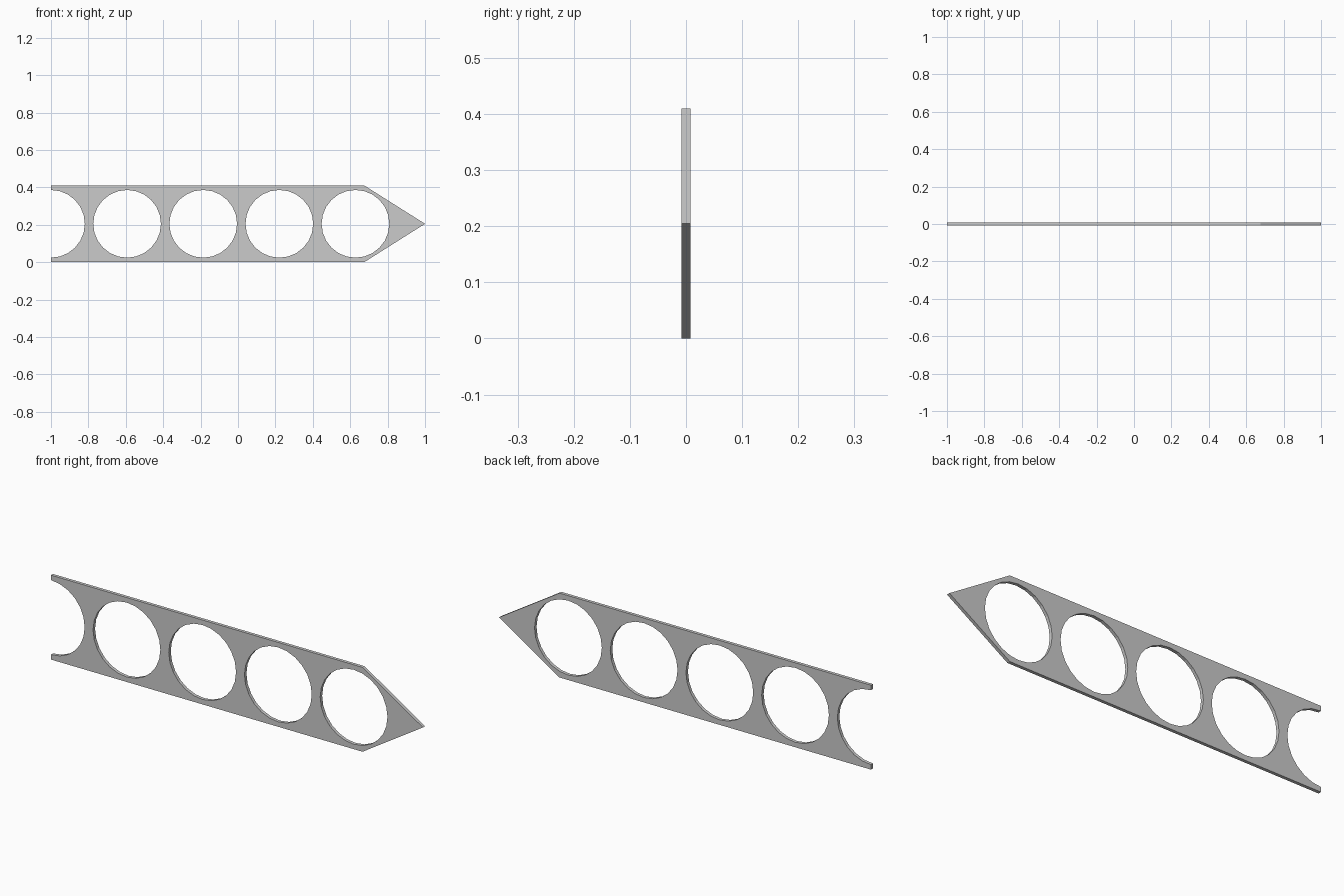
import bpy, bmesh, math

if "Cube" in bpy.data.objects:
    bpy.data.objects.remove(bpy.data.objects["Cube"])

HEIGHT, HALF_THICK = 0.41, 0.0078
MID = HEIGHT / 2
RADIUS, SIDES, PITCH = 0.181, 24, 0.407


def arc(cx, start, count):
    """Points of a hole, running anticlockwise from the start angle."""
    step = 2 * math.pi / SIDES
    return [(cx + RADIUS * math.cos(start + i * step),
             MID + RADIUS * math.sin(start + i * step)) for i in range(count)]


def add_loop(curve, points):
    spline = curve.splines.new('POLY')
    spline.points.add(len(points) - 1)
    for p, (x, y) in zip(spline.points, points):
        p.co = (x, y, 0, 1)
    spline.use_cyclic_u = True


# Flat profile: pointed strip with a half hole in the square end
curve = bpy.data.curves.new("plate_profile", 'CURVE')
curve.dimensions = '2D'
curve.fill_mode = 'BOTH'
curve.extrude = HALF_THICK
add_loop(curve, [(-1, 0), (0.675, 0), (1, MID), (0.675, HEIGHT), (-1, HEIGHT)]
         + arc(-1, -math.pi / 2, SIDES // 2 + 1)[::-1])

# Row of full round holes
for i in range(1, 5):
    add_loop(curve, arc(-1 + i * PITCH, 0, SIDES))

profile = bpy.data.objects.new("plate_profile", curve)
bpy.context.collection.objects.link(profile)
bpy.context.view_layer.update()

# Turn the profile into a clean upright mesh
mesh = bpy.data.meshes.new_from_object(
    profile.evaluated_get(bpy.context.evaluated_depsgraph_get()))
bpy.data.objects.remove(profile)
bm = bmesh.new()
bm.from_mesh(mesh)
bmesh.ops.remove_doubles(bm, verts=bm.verts, dist=1e-5)
for v in bm.verts:
    x, y, z = v.co
    v.co = (x, -z, y)
bmesh.ops.recalc_face_normals(bm, faces=bm.faces)
for f in bm.faces:
    f.smooth = False
bm.to_mesh(mesh)
bm.free()
mesh.name = "perforated_plate"
plate = bpy.data.objects.new("perforated_plate", mesh)
bpy.context.collection.objects.link(plate)
